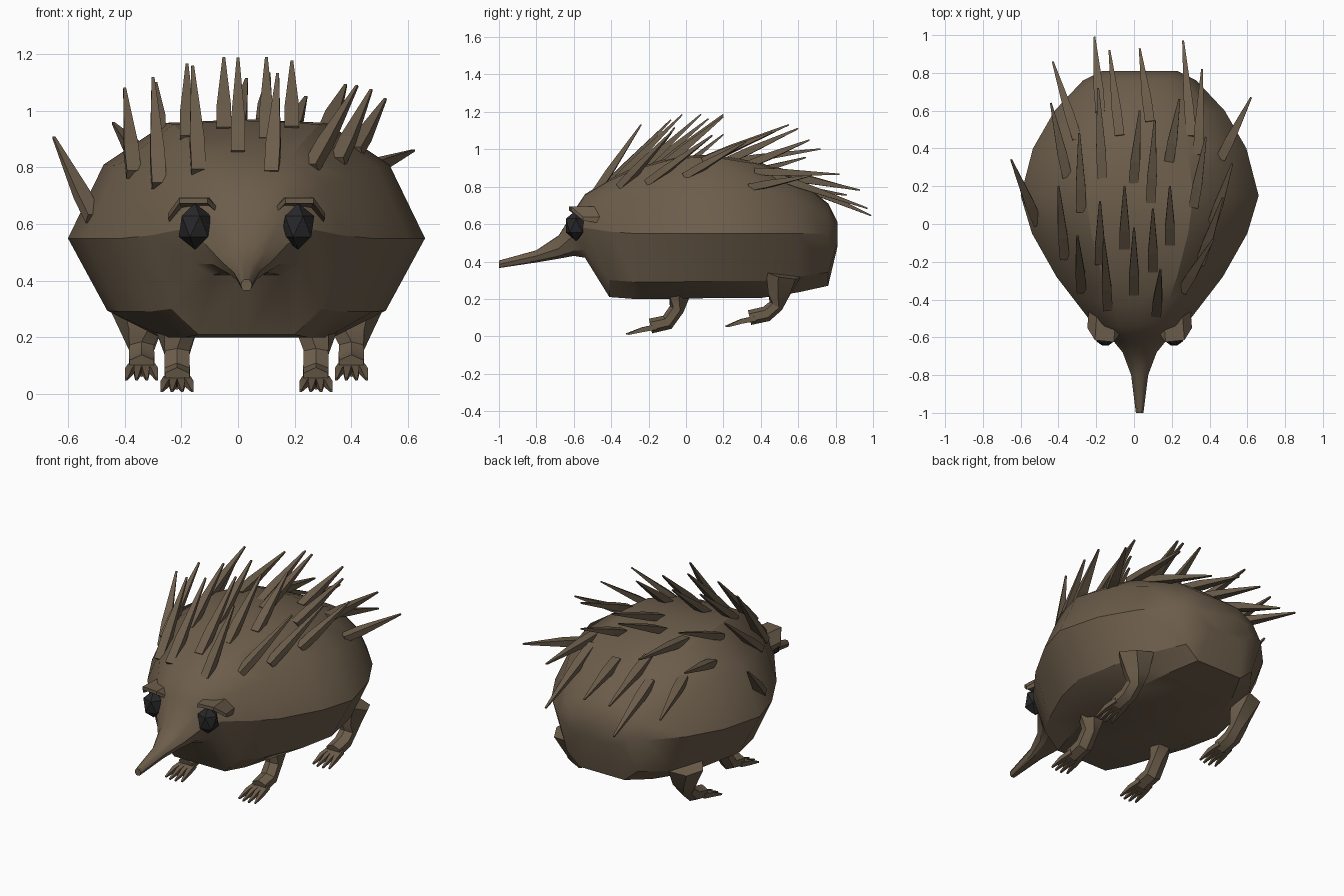
import bpy, bmesh, math
from mathutils import Vector
from mathutils.bvhtree import BVHTree

if "Cube" in bpy.data.objects:
    bpy.data.objects.remove(bpy.data.objects["Cube"])

CX = 0.03


def material(name, col):
    m = bpy.data.materials.new(name)
    m.diffuse_color = (*col, 1)
    m.use_nodes = True
    m.node_tree.nodes["Principled BSDF"].inputs["Base Color"].default_value = m.diffuse_color
    return m


BROWN = material("brown", (0.15, 0.11, 0.07))
BLACK = material("black", (0.02, 0.02, 0.022))


def finish(bm, name, mat, smooth=None):
    bmesh.ops.recalc_face_normals(bm, faces=bm.faces)
    me = bpy.data.meshes.new(name)
    bm.to_mesh(me)
    bm.free()
    ob = bpy.data.objects.new(name, me)
    bpy.context.collection.objects.link(ob)
    me.materials.append(mat)
    if smooth:
        bpy.context.view_layer.objects.active = ob
        ob.select_set(True)
        bpy.ops.object.shade_smooth_by_angle(angle=math.radians(smooth))
        ob.select_set(False)
    return ob


def loft(bm, rings):
    vs = [[bm.verts.new(p) for p in r] for r in rings]
    n = len(vs[0])
    for a, b in zip(vs, vs[1:]):
        for i in range(n):
            bm.faces.new((a[i], a[(i + 1) % n], b[(i + 1) % n], b[i]))
    bm.faces.new(vs[0])
    bm.faces.new(vs[-1])


def tube(bm, path, sides=4, flat=1.0):
    """Tapered limb through (point, radius) pairs."""
    rings = []
    for i, (p, r) in enumerate(path):
        a = Vector(path[max(i - 1, 0)][0])
        b = Vector(path[min(i + 1, len(path) - 1)][0])
        d = (b - a).normalized()
        u = d.cross(Vector((0, 0, 1))).normalized()
        v = u.cross(d)
        rings.append([Vector(p) + r * (math.cos(t) * u + flat * math.sin(t) * v)
                      for t in (math.tau * (k + 0.5) / sides for k in range(sides))])
    loft(bm, rings)


# Body and snout: y, half width, widest z, top z, bottom z
stations = [
    (-1.00, .020, .385, .405, .365), (-.80, .045, .43, .46, .395),
    (-.68, .09, .47, .54, .415), (-.60, .155, .54, .67, .43),
    (-.54, .24, .58, .76, .42), (-.41, .34, .56, .84, .21),
    (-.28, .44, .55, .90, .20), (-.05, .57, .55, .965, .20),
    (.15, .63, .55, .97, .205), (.40, .565, .55, .93, .205),
    (.60, .45, .55, .84, .235), (.76, .30, .55, .71, .27),
    (.81, .20, .55, .61, .48)]
half = [(.45, .97), (.8, .62), (1, 0), (.78, -.74), (.5, -1)]
outline = [(0, 1)] + half + [(0, -1)] + [(-x, z) for x, z in reversed(half)]
bm = bmesh.new()
loft(bm, [[(CX + fx * w, y, zm + fz * (zt - zm if fz > 0 else zm - zb))
           for fx, fz in outline] for y, w, zm, zt, zb in stations])
tree = BVHTree.FromBMesh(bm)
finish(bm, "body", BROWN, 30)

# Eyes, brows and legs, mirrored in pairs
for s, side in ((-1, "left"), (1, "right")):
    bm = bmesh.new()
    bmesh.ops.create_icosphere(bm, subdivisions=1, radius=1)
    for v in bm.verts:
        v.co = Vector((CX + s * .182 + v.co.x * .064, -.588 + v.co.y * .064, .592 + v.co.z * .082))
    finish(bm, "eye_" + side, BLACK)

    bm = bmesh.new()
    brow = [(-.075, -.585, .655), (-.045, -.625, .685), (.055, -.615, .685), (.095, -.55, .63)]
    rings = []
    for x, y, z in brow:
        px = CX + s * (.182 + x)
        rings.append([(px, y, z - .012), (px, y, z + .008),
                      (px - s * .01, y + .13, z + .01), (px - s * .01, y + .13, z - .03)])
    loft(bm, rings)
    finish(bm, "brow_" + side, BROWN)

    for name, xo, y0, z0 in (("front", .245, 0, 0), ("rear", .37, .53, .045)):
        x = CX + s * xo
        bm = bmesh.new()
        tube(bm, [((x + s * .02, -.01, .33), .11), ((x, -.035, .22), .075),
                  ((x, -.05, .145 + z0 * .4), .05), ((x, -.10, .075 + z0), .052),
                  ((x, -.19, .055 + z0), .05)], 6, .8)
        for k in (-1.5, -.5, .5, 1.5):
            tube(bm, [((x + k * .022, -.16, .05 + z0), .02),
                      ((x + k * .03, -.235, .035 + z0), .018),
                      ((x + k * .036, -.325 + abs(k) * .012, .012 + z0 * .9), .006)])
        for v in bm.verts:
            v.co.y += y0
            v.co.z = max(v.co.z, .003)
        finish(bm, f"{name}_leg_{side}", BROWN, 30)

# Quills: base x, base y, tip x, tip y; heights follow the back
quills = [
    (-.52, .03, -.65, .34), (-.31, .48, -.43, .86), (-.36, .28, -.44, .64),
    (-.18, .62, -.21, .99), (-.08, .50, -.13, .92), (-.17, .28, -.19, .72),
    (-.37, -.15, -.40, .20), (-.18, -.18, -.18, .12), (-.28, -.33, -.30, -.06),
    (-.14, -.42, -.16, -.08), (-.05, -.10, -.05, .20), (0, -.34, 0, -.02),
    (.10, -.22, .10, .08), (.19, -.08, .19, .20), (.12, -.46, .14, -.24),
    (.09, .15, .11, .55), (.08, .57, .03, .93), (.30, .50, .26, .97),
    (.34, .40, .36, .82), (.19, .36, .24, .66), (.47, .37, .62, .67),
    (.42, .02, .52, .32), (.27, -.33, .42, -.08), (.36, -.18, .47, .14),
    (0, .25, .03, .60), (.32, .12, .38, .46), (-.28, .10, -.29, .48)]
bm = bmesh.new()
for bx, by, tx, ty in quills:
    hit = tree.ray_cast(Vector((bx, by, 3)), Vector((0, 0, -1)))[0]
    tip = Vector((tx, ty, 1.19 - .86 * abs(ty - .15) ** 3 - .6 * (tx - CX) ** 2))
    base = hit - (tip - hit) * .08
    tube(bm, [(base, .036), (base.lerp(tip, .3), .036), (tip, .007)], 4, .75)
finish(bm, "quills", BROWN)
